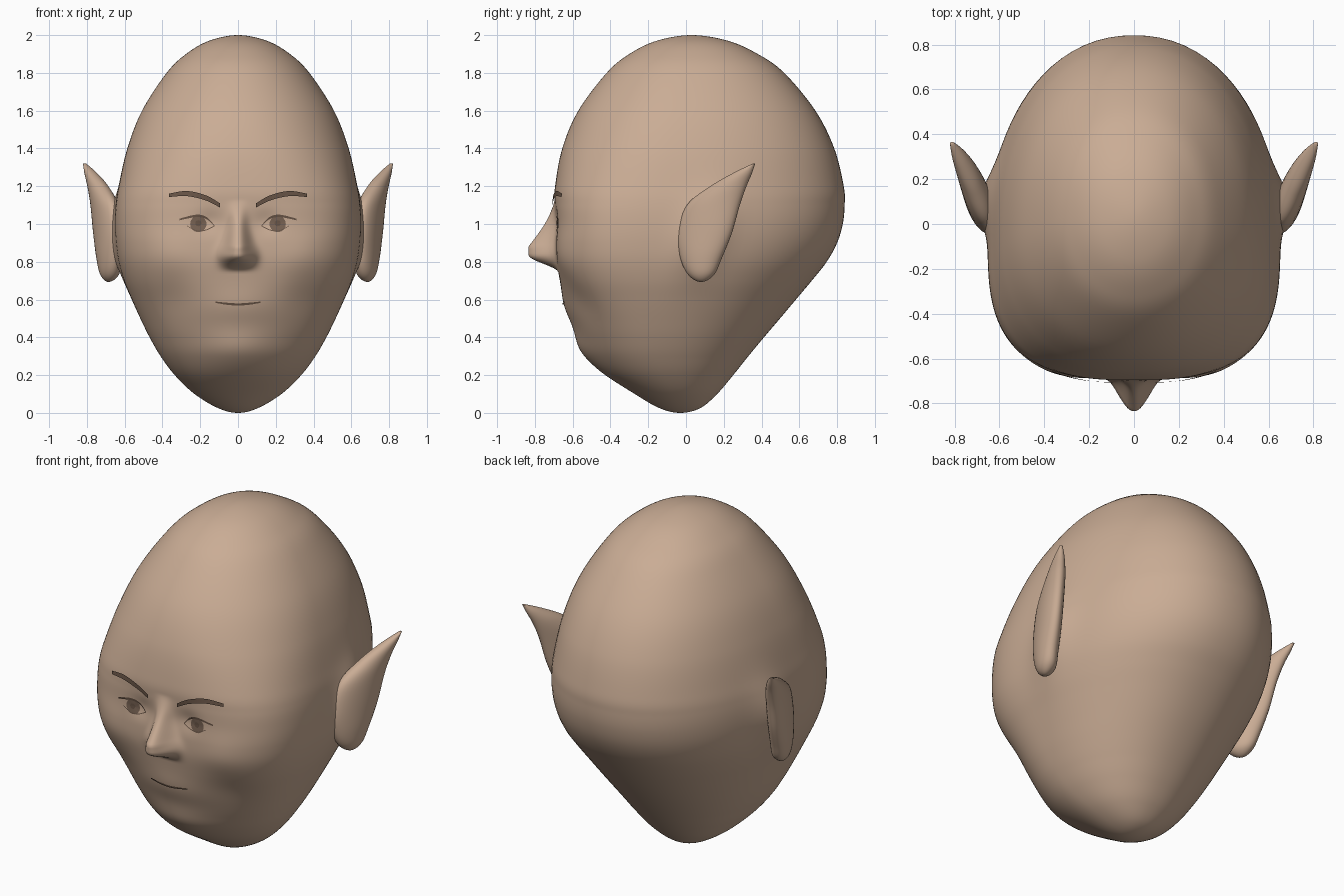
import bpy, bmesh, math
from mathutils import Vector
from mathutils.bvhtree import BVHTree

if "Cube" in bpy.data.objects:
    bpy.data.objects.remove(bpy.data.objects["Cube"], do_unlink=True)


def material(name, rgb):
    m = bpy.data.materials.new(name)
    m.use_nodes = True
    m.diffuse_color = (*rgb, 1)
    m.node_tree.nodes["Principled BSDF"].inputs["Base Color"].default_value = (*rgb, 1)
    return m


skin = material("skin", (0.59, 0.415, 0.30))
brown = material("brow brown", (0.14, 0.09, 0.062))
iris_brown = material("iris brown", (0.19, 0.125, 0.088))


def finish(name, bm, mat, smooth=True):
    mesh = bpy.data.meshes.new(name)
    bm.to_mesh(mesh)
    mesh.materials.append(mat)
    for p in mesh.polygons:
        p.use_smooth = smooth
    obj = bpy.data.objects.new(name, mesh)
    bpy.context.collection.objects.link(obj)


def spline(keys, steps):
    """Smooth rows through the inner keys; the first and last keys only steer."""
    rows = []
    for i in range(1, len(keys) - 2):
        for s in range(steps):
            t = s / steps
            rows.append([0.5 * (2 * b + (c - a) * t + (2 * a - 5 * b + 4 * c - d) * t * t
                                + (3 * b - a - 3 * c + d) * t ** 3)
                         for a, b, c, d in zip(*keys[i - 1:i + 3])])
    return rows + [list(keys[-2])]


def loft(rings):
    bm = bmesh.new()
    loops = [[bm.verts.new(p) for p in ring] for ring in rings]
    n = len(loops[0])
    for lo, hi in zip(loops, loops[1:]):
        for i in range(n):
            j = (i + 1) % n
            bm.faces.new((lo[i], lo[j], hi[j], hi[i]))
    bmesh.ops.remove_doubles(bm, verts=bm.verts, dist=1e-5)
    for end in (loops[0], loops[-1]):
        alive = [v for v in end if v.is_valid]
        if len(alive) > 2:
            bm.faces.new(alive)
    bmesh.ops.recalc_face_normals(bm, faces=bm.faces)
    return bm


def smoothstep(t):
    t = min(1, max(0, t))
    return t * t * (3 - 2 * t)


def bump(a, b, a0, b0, sa, sb):
    return math.exp(-((a - a0) / sa) ** 2 - ((b - b0) / sb) ** 2)


# Facial relief: centre x, z, spread x, z, height (mirrored)
RELIEF = [(0.36, 0.84, 0.14, 0.13, 0.014),    # cheekbone
          (0.36, 0.58, 0.12, 0.14, -0.014),   # cheek hollow
          (0.15, 1.01, 0.07, 0.06, -0.014),   # eye socket
          (0.075, 0.835, 0.035, 0.045, 0.018),  # nostril wing
          (0.0, 0.56, 0.18, 0.10, 0.02),      # mouth
          (0.0, 0.33, 0.20, 0.12, 0.04)]      # chin


def face_push(x, z):
    x = abs(x)
    up = min(1, max(0, (1.13 - z) / 0.25)) ** 1.4
    nose = 0.145 * up * smoothstep((z - 0.745) / 0.09)
    width = 0.045 + 0.027 * smoothstep((1.02 - z) / 0.2)
    push = nose * math.exp(-(x / width) ** 2.4)
    return push + sum(h * bump(x, z, cx, cz, sx, sz) for cx, cz, sx, sz, h in RELIEF)


# Head: height, half width, front y, back y
HEAD = [(0.0, 0.0, -0.03, -0.03), (0.025, 0.105, -0.14, 0.075), (0.1, 0.23, -0.27, 0.165),
        (0.2, 0.335, -0.415, 0.25), (0.3, 0.41, -0.50, 0.33), (0.4, 0.468, -0.555, 0.413),
        (0.5, 0.517, -0.60, 0.498), (0.6, 0.562, -0.635, 0.582), (0.7, 0.603, -0.665, 0.666),
        (0.8, 0.632, -0.685, 0.745), (0.9, 0.647, -0.69, 0.80), (1.0, 0.652, -0.69, 0.83),
        (1.1, 0.648, -0.695, 0.84), (1.2, 0.632, -0.693, 0.835), (1.4, 0.586, -0.655, 0.785),
        (1.6, 0.508, -0.57, 0.685), (1.8, 0.378, -0.42, 0.52), (1.9, 0.275, -0.30, 0.38),
        (1.97, 0.153, -0.155, 0.222), (2.0, 0.0, 0.03, 0.03)]


def pole(key):
    z, w, front, back = key
    return (z, -w, back, front)


def head_ring(row, count=160):
    z, w, front, back = row
    w = max(w, 1e-7)
    yc = (front + back) / 2 - 0.15 * math.sin(math.pi * z / 2) * min(1, w / 0.4)
    square = 2.05 + 0.95 * math.exp(-((z - 0.95) / 0.38) ** 2)
    root = 0.11 + 0.3 * (z - 0.95)         # ear root leans back
    ring = []
    for i in range(count):
        u = 2 * math.pi * i / count
        a = u - 0.6 * math.sin(u)          # finer towards the face
        s, c = math.sin(a), math.cos(a)
        n, d = (square, yc - front) if c > 0 else (2.15, back - yc)
        d = max(d, 1e-7)
        r = (abs(s / w) ** n + abs(c / d) ** n) ** (-1 / n)
        x, y = r * s, yc - r * c
        if c > 0:
            y -= face_push(x, z) * smoothstep(c * 2)
        x += math.copysign(0.055 * bump(y, z, root, 0.96, 0.13, 0.2), s) * abs(s) ** 4
        ring.append((x, y, z))
    return ring


head_bm = loft([head_ring(r) for r in spline([pole(HEAD[1])] + HEAD + [pole(HEAD[-2])], 9)])
finish("head", head_bm, skin)
surface = BVHTree.FromBMesh(head_bm)


# Pointed ears: height, centre x, centre y, half length, half thickness
EAR = [(0.693, 0.685, 0.08, 0.0, 0.0), (0.73, 0.68, 0.08, 0.07, 0.045),
       (0.82, 0.683, 0.08, 0.115, 0.058), (0.95, 0.69, 0.10, 0.15, 0.061),
       (1.1, 0.707, 0.145, 0.148, 0.058), (1.2, 0.742, 0.225, 0.10, 0.047),
       (1.27, 0.78, 0.30, 0.052, 0.03), (1.32, 0.812, 0.36, 0.006, 0.009)]
LEAN = math.radians(20)


def ear_ring(row, side, count=32):
    z, cx, cy, length, thick = row
    ring = []
    for i in range(count):
        a = 2 * math.pi * i / count
        p, q = length * math.cos(a), thick * math.sin(a)
        ring.append((side * (cx + p * math.sin(LEAN) + q * math.cos(LEAN)),
                     cy + p * math.cos(LEAN) - q * math.sin(LEAN), z))
    return ring


first = EAR[1][:3] + (-EAR[1][3], -EAR[1][4])
ear_rows = spline([first] + EAR + [EAR[-1]], 7)


def on_face(x, z, lift):
    hit = surface.ray_cast(Vector((x, -2, z)), Vector((0, 1, 0)))[0]
    return (x, hit.y - lift, z)


def ribbon(name, keys, mat, side=1, lift=0.006):
    """Painted stroke through keys of x, z, width."""
    rows = spline([keys[0]] + keys + [keys[-1]], 8)
    bm = bmesh.new()
    pairs = [[bm.verts.new(on_face(side * x, z + k * w / 2, lift)) for k in (-1, 1)]
             for x, z, w in rows]
    for (a, b), (c, d) in zip(pairs, pairs[1:]):
        bm.faces.new((a, c, d, b) if side > 0 else (b, d, c, a))
    finish(name, bm, mat, False)


def disc(name, x, z, radius, top, mat, lift):
    """Painted disc cut off flat at the eyelid."""
    bm = bmesh.new()
    centre = bm.verts.new(on_face(x, z, lift))
    rim = []
    for i in range(28):
        a = 2 * math.pi * i / 28
        rim.append(bm.verts.new(on_face(x + radius * math.cos(a),
                                        min(top, z + radius * math.sin(a)), lift)))
    for a, b in zip(rim, rim[1:] + rim[:1]):
        bm.faces.new((centre, a, b))
    finish(name, bm, mat, False)


for side, label in ((1, "left"), (-1, "right")):
    finish(label + "_ear", loft([ear_ring(r, side) for r in ear_rows]), skin)
    ribbon(label + "_eyebrow", [(0.095, 1.098, 0.022), (0.17, 1.138, 0.027),
                                (0.27, 1.161, 0.027), (0.365, 1.152, 0.018)], brown, side, 0.012)
    ribbon(label + "_upper_eyelid", [(0.125, 0.99, 0.006), (0.165, 1.03, 0.011),
                                     (0.22, 1.043, 0.013), (0.31, 1.024, 0.009)], brown, side)
    ribbon(label + "_lower_eyelid", [(0.125, 0.99, 0.005), (0.17, 0.968, 0.005),
                                     (0.22, 0.965, 0.005), (0.27, 0.99, 0.003)], brown, side)
    disc(label + "_iris", side * 0.21, 1.0, 0.043, 1.037, iris_brown, 0.004)
    disc(label + "_pupil", side * 0.21, 1.004, 0.016, 1.037, brown, 0.007)

# Mouth line
ribbon("mouth", [(-0.12, 0.586, 0.007), (-0.06, 0.578, 0.011), (0, 0.574, 0.012),
                 (0.06, 0.578, 0.011), (0.12, 0.586, 0.007)], brown)
head_bm.free()
